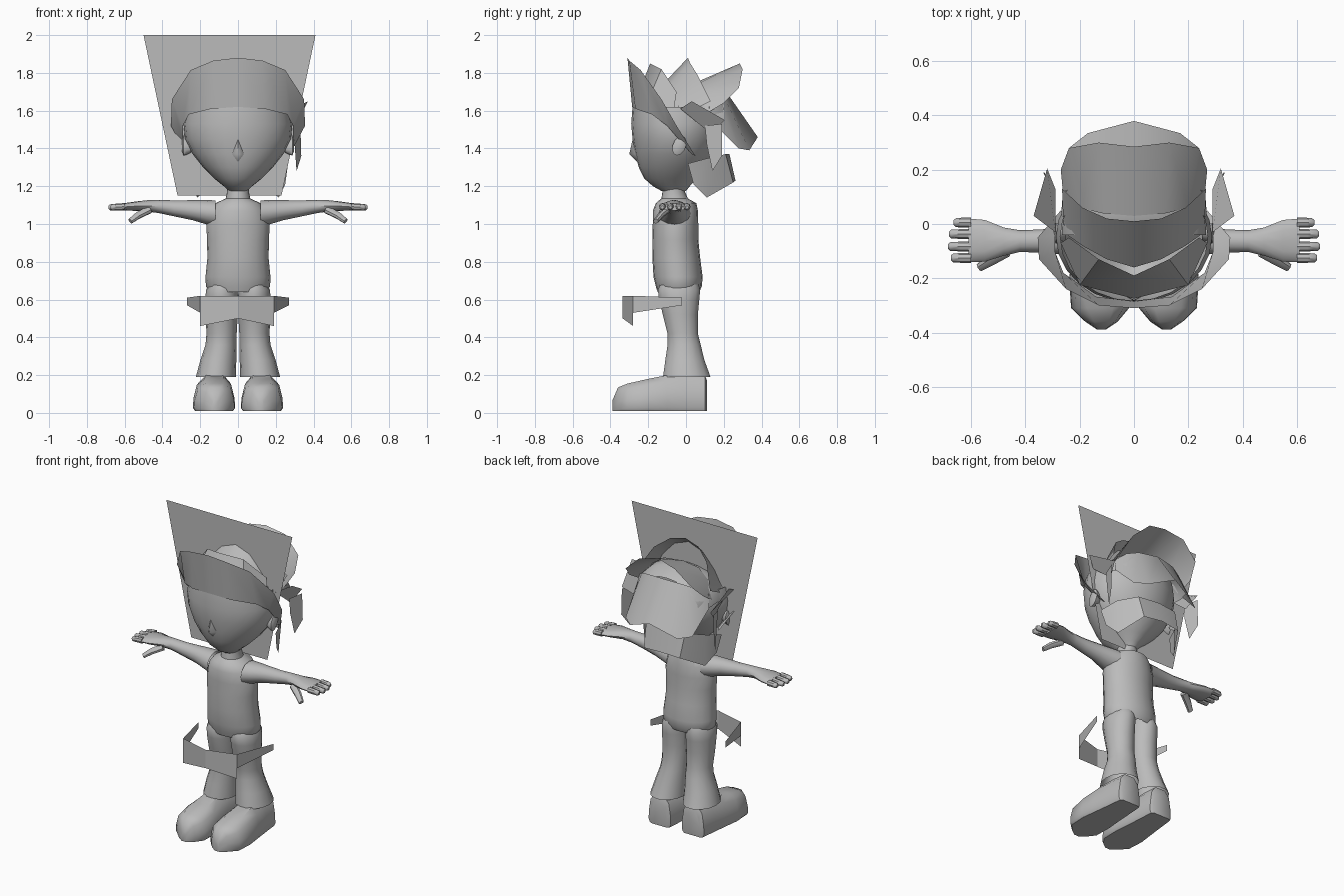
import bpy, bmesh, math
from mathutils import Vector

grey = bpy.data.materials.new("plain grey")
grey.diffuse_color = (0.5, 0.5, 0.5, 1)


def make(name, verts, faces, mirror=False, smooth=40):
    me = bpy.data.meshes.new(name)
    me.from_pydata([tuple(v) for v in verts], [], faces)
    bm = bmesh.new()
    bm.from_mesh(me)
    bmesh.ops.recalc_face_normals(bm, faces=bm.faces)
    bm.to_mesh(me)
    bm.free()
    me.materials.append(grey)
    ob = bpy.data.objects.new(name, me)
    bpy.context.collection.objects.link(ob)
    if mirror:
        m = ob.modifiers.new("mirror", 'MIRROR')
        m.use_clip = True
    if smooth:
        bpy.context.view_layer.objects.active = ob
        ob.select_set(True)
        bpy.ops.object.shade_smooth_by_angle(angle=math.radians(smooth))
        ob.select_set(False)
    return ob


def loft(name, rings, caps=(True, True), **kw):
    """Closed cross-sections joined into a tube."""
    n = len(rings[0])
    verts = [p for r in rings for p in r]
    faces = [(i * n + j, i * n + (j + 1) % n, (i + 1) * n + (j + 1) % n, (i + 1) * n + j)
             for i in range(len(rings) - 1) for j in range(n)]
    if caps[0]:
        faces.append(tuple(range(n)))
    if caps[1]:
        faces.append(tuple(range(len(verts) - n, len(verts))))
    return make(name, verts, faces, **kw)


def sheet(name, rows, **kw):
    """Open surface through rows of points."""
    n = len(rows[0])
    faces = [(i * n + j, i * n + j + 1, (i + 1) * n + j + 1, (i + 1) * n + j)
             for i in range(len(rows) - 1) for j in range(n - 1)]
    return make(name, [p for r in rows for p in r], faces, **kw)


def card(name, pts, mirror=True):
    return make(name, pts, [tuple(range(len(pts)))], mirror=mirror, smooth=0)


def ring(c, u, v, n=16):
    c, u, v = Vector(c), Vector(u), Vector(v)
    return [c + u * math.cos(2 * math.pi * k / n) + v * math.sin(2 * math.pi * k / n)
            for k in range(n)]


def flat_ring(z, cx, rx, y0, y1, n=20):
    return ring((cx, (y0 + y1) / 2, z), (rx, 0, 0), (0, (y1 - y0) / 2, 0), n)


# torso and neck
loft("torso", [flat_ring(z, 0, rx, a, b) for z, rx, a, b in [
    (.64, .15, -.15, .07), (.67, .17, -.16, .084), (.72, .172, -.172, .088),
    (.82, .162, -.178, .075), (.92, .164, -.178, .065), (1.0, .168, -.176, .065),
    (1.07, .15, -.176, .063), (1.11, .12, -.16, .055), (1.135, .065, -.13, .01),
    (1.17, .058, -.125, -.005), (1.2, .06, -.12, 0)]], caps=(False, False))

# trouser legs with flared hems
loft("leg", [flat_ring(z, cx, rx, a, b, 14) for z, cx, rx, a, b in [
    (.19, .117, .106, -.125, .133), (.28, .104, .095, -.112, .1), (.36, .09, .082, -.1, .08),
    (.42, .087, .08, -.1, .065), (.52, .086, .085, -.125, .065), (.6, .086, .086, -.145, .073),
    (.65, .085, .085, -.152, .078), (.68, .08, .075, -.14, .07)]], caps=(False, False), mirror=True)


# shoes, cross-sections running from heel to toe
def shoe_ring(y, cx, w, top, z0=.01):
    prof = [(-.9, 0), (.9, 0), (1, .1), (.97, .4), (.82, .8), (.45, 1), (-.45, 1),
            (-.82, .8), (-.97, .4), (-1, .1)]
    return [(cx + a * w, y, z0 + b * (top - z0)) for a, b in prof]


loft("shoe", [shoe_ring(*r) for r in [
    (.112, .12, .06, .17), (.1, .12, .08, .2), (0, .122, .09, .205), (-.1, .125, .1, .2),
    (-.2, .127, .112, .18), (-.31, .125, .107, .155), (-.36, .12, .06, .135),
    (-.388, .12, .018, .07)]], mirror=True)

# arms, ending in the palms
loft("arm", [ring((x, cy, cz), (0, ry, 0), (0, 0, rz), 12) for x, cy, cz, ry, rz in [
    (.12, -.06, 1.055, .085, .07), (.17, -.06, 1.063, .072, .064), (.24, -.06, 1.073, .055, .053),
    (.34, -.063, 1.083, .043, .042), (.42, -.063, 1.093, .04, .035), (.48, -.065, 1.096, .052, .03),
    (.55, -.062, 1.094, .077, .024), (.61, -.06, 1.09, .08, .019)]], caps=(False, True), mirror=True)
for i, (y, tip) in enumerate([(.005, .665), (-.037, .682), (-.083, .685), (-.125, .675)]):
    loft("finger_%d" % (i + 1), [ring((x, y, z), (0, r, 0), (0, 0, r), 8) for x, z, r in [
        (.6, 1.092, .019), (.64, 1.09, .018), (tip - .008, 1.088, .016), (tip, 1.088, .009)]],
        mirror=True)
loft("thumb", [ring(c, (r * .5, 0, r * .9), (r * .5, r, 0), 8) for c, r in [
    ((.47, -.1, 1.075), .02), ((.53, -.135, 1.045), .018), ((.57, -.16, 1.015), .014)]],
    mirror=True)

# head, open at the top
loft("head", [flat_ring(z, 0, rx, a, b, 24) for z, rx, a, b in [
    (1.175, .05, -.13, .0), (1.2, .075, -.175, .02), (1.24, .125, -.22, .06),
    (1.3, .185, -.25, .11), (1.37, .24, -.27, .15), (1.45, .28, -.283, .18),
    (1.53, .288, -.29, .195), (1.62, .272, -.283, .19)]], caps=(False, False))
make("nose", [(0, -.3, 1.37), (0, -.28, 1.46), (-.035, -.262, 1.37), (.035, -.262, 1.37),
              (0, -.255, 1.325)],
     [(0, 1, 2), (0, 3, 1), (0, 2, 4), (0, 4, 3)], smooth=90)
loft("ear", [ring((x, -.035, 1.415), (0, r * .036, 0), (0, .012 * r, r * .052), 12) for x, r in [
    (.25, .7), (.275, .95), (.288, 1), (.296, .6)]], mirror=True)

# four raised hair tiers, each given by its upper and lower edge, from front to rear
tiers = {
    "front_fringe": [
        [(0, -.31, 1.88), (.13, -.3, 1.865), (.25, -.24, 1.815), (.35, -.13, 1.66),
         (.355, -.05, 1.52), (.27, .05, 1.36)],
        [(0, -.285, 1.62), (.14, -.268, 1.61), (.26, -.18, 1.58), (.292, -.1, 1.52),
         (.292, -.04, 1.45), (.255, .03, 1.37)]],
    "second_tier": [
        [(0, -.19, 1.85), (.13, -.13, 1.82), (.24, -.05, 1.7)],
        [(0, -.275, 1.63), (.2, -.225, 1.6), (.27, -.07, 1.57)]],
    "middle_tier": [
        [(0, .01, 1.88), (.1, .02, 1.855), (.19, .06, 1.79), (.265, .13, 1.65)],
        [(0, -.16, 1.7), (.1, -.13, 1.69), (.19, -.08, 1.65), (.26, -.03, 1.57)]],
    "rear_tier": [
        [(0, .285, 1.85), (.13, .3, 1.82), (.24, .28, 1.72), (.27, .2, 1.64)],
        [(0, .03, 1.74), (.12, .04, 1.73), (.2, .06, 1.68), (.26, .1, 1.58)]],
}
for name, rows in tiers.items():
    sheet(name, rows, mirror=True, smooth=30)


# cap over the crown
def arch(y, half, base, peak, n=12):
    return [(half * math.cos(math.pi * k / n), y,
             base + (peak - base) * math.sin(math.pi * k / n)) for k in range(n + 1)]


sheet("hair_cap", [arch(-.04, .265, 1.56, 1.7), arch(.04, .268, 1.55, 1.74),
                   arch(.12, .262, 1.54, 1.735), arch(.2, .23, 1.53, 1.69)])

# back hair panels
sheet("back_hair", [
    [(0, .22, 1.69), (.13, .2, 1.68), (.2, .17, 1.66), (.25, .12, 1.62)],
    [(0, .38, 1.46), (.17, .335, 1.39), (.24, .28, 1.4), (.265, .14, 1.54)]],
    mirror=True, smooth=30)
sheet("nape_hair", [
    [(0, .23, 1.37), (.14, .21, 1.37), (.23, .12, 1.35), (.265, .01, 1.32)],
    [(0, .262, 1.23), (.13, .25, 1.22), (.215, .11, 1.14), (.25, .04, 1.21)]],
    mirror=True, smooth=30)

# pointed side locks
card("side_lock_upper", [(.29, -.03, 1.61), (.37, .03, 1.65), (.32, .205, 1.55), (.29, .13, 1.48)])
card("side_lock_middle", [(.3, .1, 1.52), (.33, .19, 1.53), (.335, .19, 1.36),
                          (.31, .14, 1.28), (.3, .11, 1.42)])

# flat tapered panel behind the face
card("back_panel", [(-.5, -.025, 2), (.41, -.025, 2), (.23, -.025, 1.15), (-.32, -.025, 1.15)],
     False)

# loose belt strip with tapering ends
sheet("belt", [
    [(-.27, -.02, .61), (-.2, -.28, .62), (0, -.335, .62), (.19, -.28, .62), (.27, -.02, .61)],
    [(-.27, -.02, .57), (-.2, -.28, .53), (0, -.335, .56), (.19, -.28, .53), (.27, -.02, .57)]],
    smooth=0)
sheet("belt_flap", [
    [(-.2, -.28, .53), (0, -.335, .56), (.19, -.28, .53)],
    [(-.2, -.28, .46), (0, -.335, .5), (.19, -.28, .46)]], smooth=0)
